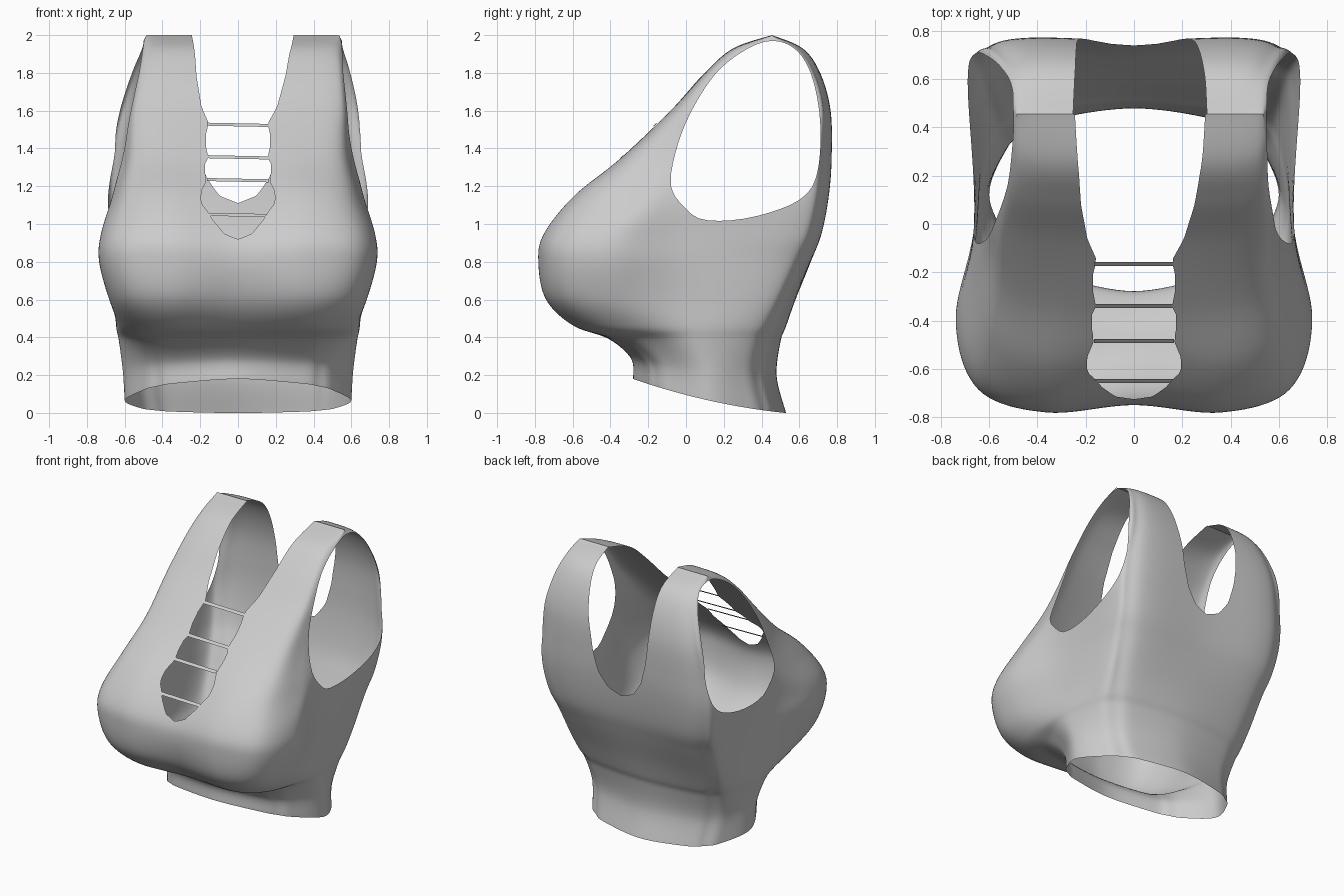
import bpy, bmesh, math

if "Cube" in bpy.data.objects:
    bpy.data.objects.remove(bpy.data.objects["Cube"])

# Half cross-sections from hem to shoulder:
# z, front centre y, bust fullness, front corner x,y, side x,y, back corner x,y, back centre y
LEVELS = [
    (.095, -.28, -.07, .50, -.095, .60, .12, .51, .34, .53),
    (.24, -.29, -.06, .51, -.10, .61, .10, .54, .30, .48),
    (.38, -.40, -.03, .555, -.17, .63, .05, .58, .32, .50),
    (.46, -.57, .02, .61, -.30, .645, .03, .60, .36, .53),
    (.60, -.70, .04, .68, -.40, .65, .00, .62, .42, .58),
    (.80, -.75, .03, .735, -.40, .66, .00, .645, .49, .66),
    (.95, -.71, .04, .725, -.37, .66, .00, .67, .55, .71),
    (1.15, -.55, .04, .66, -.22, .66, .05, .69, .60, .745),
    (1.35, -.34, .00, .60, -.12, .63, .10, .68, .62, .76),
    (1.60, -.08, .00, .57, .02, .58, .20, .635, .66, .755),
    (1.80, .10, .00, .54, .16, .56, .28, .585, .62, .70),
    (1.93, .26, .01, .52, .31, .535, .40, .54, .55, .61),
    (2.00, .455, .00, .50, .455, .51, .455, .50, .455, .455),
]
# Opening outlines: armhole in (y, z), necklines as right halves in (x, z)
ARMHOLE = [(.10, 1.02), (0, 1.08), (-.08, 1.2), (-.05, 1.4), (.03, 1.6), (.16, 1.8),
           (.32, 1.925), (.46, 1.97), (.58, 1.925), (.66, 1.8), (.705, 1.6),
           (.71, 1.38), (.67, 1.2), (.55, 1.1), (.32, 1.03)]
FRONT_NECK = [(0, .92), (.07, .945), (.14, 1.03), (.155, 1.06), (.195, 1.11), (.195, 1.17),
              (.165, 1.23), (.175, 1.27), (.175, 1.32), (.155, 1.355), (.17, 1.4),
              (.17, 1.48), (.155, 1.53), (.2, 1.62), (.235, 1.78), (.25, 1.9), (.29, 2.1)]
BACK_NECK = [(0, 1.11), (.1, 1.15), (.17, 1.25), (.21, 1.4), (.245, 1.65), (.265, 1.9), (.29, 2.1)]
RIDGE = .455


def catmull(pts, n, closed=False):
    """Smooth curve through points of any dimension."""
    m, out = len(pts), []
    for i in range(m if closed else m - 1):
        idx = [i - 1, i, i + 1, i + 2]
        idx = [j % m if closed else min(max(j, 0), m - 1) for j in idx]
        a, b, c, d = (pts[j] for j in idx)
        for k in range(n):
            t = k / n
            out.append(tuple(
                .5 * (2 * q + (r - p) * t + (2 * p - 5 * q + 4 * r - s) * t * t
                      + (3 * q - p - 3 * r + s) * t ** 3)
                for p, q, r, s in zip(a, b, c, d)))
    if not closed:
        out.append(tuple(pts[-1]))
    return out


def ring(level):
    """Closed smooth ring of (x, y, z) for one level."""
    z, y0, full, x2, y2, x3, y3, x4, y4, y6 = level
    x1, y1 = .55 * x3, y0 - full
    x5 = .65 * x4
    y5 = y6 - (.07 - .08 * min(z, 1)) * min(1, (2 - z) * 10)
    round_f = min(.75, .57 + .4 * max(0, z - .2))     # rounder corners near the hem
    round_b = min(.72, .57 + .2 * max(0, z - .2))
    mix = lambda a, b, t: a + t * (b - a)
    half = [(0, y0), (x1, y1), (mix(x1, x2, round_f), mix(y2, y1, round_f)), (x2, y2), (x3, y3),
            (x4, y4), (mix(x5, x4, round_b), mix(y4, y5, round_b)), (x5, y5), (0, y6)]
    loop = half + [(-x, y) for x, y in half[-2:0:-1]]
    tilt = max(0, 1 - (z - .095) / .3)                # the hem drops towards the back
    return [(x, y, z + tilt * (-.26 * y + .15 * y * y)) for x, y in catmull(loop, 10, True)]


def inside(px, py, poly):
    """Signed distance to a polygon, positive inside."""
    best, sign = 1e9, -1
    for i, (bx, by) in enumerate(poly):
        ax, ay = poly[i - 1]
        ex, ey, wx, wy = bx - ax, by - ay, px - ax, py - ay
        t = min(1, max(0, (wx * ex + wy * ey) / (ex * ex + ey * ey)))
        best = min(best, (wx - t * ex) ** 2 + (wy - t * ey) ** 2)
        if (ay > py) != (by > py) and px < ax + ex * (py - ay) / ey:
            sign = -sign
    return sign * math.sqrt(best)


def cut(bm, func):
    """Slice the surface along func = 0 and remove the positive side."""
    g = {v: func(v.co) for v in bm.verts}
    for v in g:
        if abs(g[v]) < 1e-4:
            g[v] = -1e-4
    new = []
    for e in list(bm.edges):
        a, b = e.verts
        if g[a] * g[b] < 0:
            v = bmesh.utils.edge_split(e, a, g[a] / (g[a] - g[b]))[1]
            g[v] = 0
            new.append(v)
    bmesh.ops.connect_verts(bm, verts=new)
    dead = [f for f in bm.faces if sum(g[v] for v in f.verts) > 0]
    bmesh.ops.delete(bm, geom=dead, context='FACES')


def finish(bm, name):
    bmesh.ops.recalc_face_normals(bm, faces=bm.faces)
    for f in bm.faces:
        f.smooth = True
    me = bpy.data.meshes.new(name)
    bm.to_mesh(me)
    bm.free()
    ob = bpy.data.objects.new(name, me)
    bpy.context.collection.objects.link(ob)
    return ob


# Garment shell lofted through the rings
columns = [catmull(col, 8) for col in zip(*[ring(l) for l in LEVELS])]
bm = bmesh.new()
grid = [[bm.verts.new(p) for p in col] for col in columns]
for i, col in enumerate(grid):
    prev = grid[i - 1]
    for j in range(len(col) - 1):
        bm.faces.new((prev[j], col[j], col[j + 1], prev[j + 1]))

# Armholes, keyhole front neckline and scooped back neckline
arm = catmull(ARMHOLE, 3, True)
front = FRONT_NECK + [(-x, z) for x, z in FRONT_NECK[:0:-1]]
back = BACK_NECK + [(-x, z) for x, z in BACK_NECK[:0:-1]]
cut(bm, lambda p: inside(p.y, p.z, arm))
cut(bm, lambda p: inside(p.x, p.z, front) if p.y < RIDGE + .003 else -1)
cut(bm, lambda p: inside(p.x, p.z, back) if p.y > RIDGE - .003 else -1)

# Straps lean slightly to one side
for v in bm.verts:
    v.co.x += .025 * min(1, max(0, (v.co.z - 1.5) / .45))
finish(bm, "crop_top_body")

# Narrow ladder bars across the keyhole
for n, (y, z) in enumerate([(-.165, 1.525), (-.34, 1.353), (-.485, 1.232), (-.65, 1.048)]):
    bm = bmesh.new()
    rows = [[bm.verts.new((x, y + s * .008, z + s * .008 - x * .02)) for x in (-.165, 0, .165)]
            for s in (-1, 1)]
    for k in range(2):
        bm.faces.new((rows[0][k], rows[0][k + 1], rows[1][k + 1], rows[1][k]))
    finish(bm, "ladder_bar_%d" % (n + 1))
